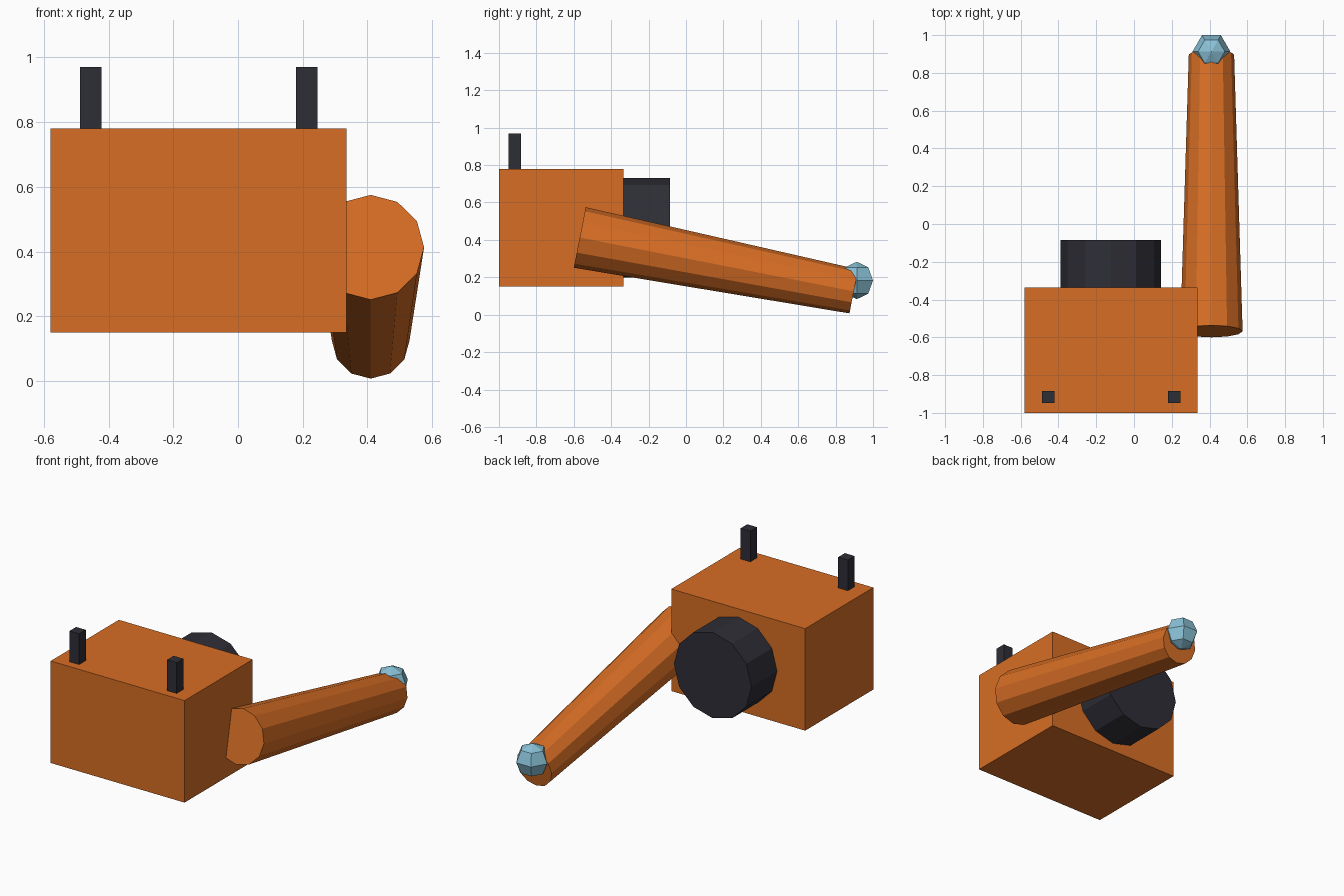
import bpy
import bmesh
from math import sin, cos, pi
from mathutils import Vector, Matrix

if "Cube" in bpy.data.objects:
    bpy.data.objects.remove(bpy.data.objects["Cube"], do_unlink=True)


def material(name, rgb):
    mat = bpy.data.materials.new(name)
    mat.use_nodes = True
    mat.diffuse_color = (*rgb, 1)
    mat.node_tree.nodes["Principled BSDF"].inputs["Base Color"].default_value = (*rgb, 1)
    return mat


orange = material("orange", (0.68, 0.155, 0.018))
charcoal = material("charcoal", (0.027, 0.027, 0.037))
light_blue = material("light blue", (0.25, 0.53, 0.67))


def finish(name, bm, mat):
    bmesh.ops.recalc_face_normals(bm, faces=bm.faces)
    mesh = bpy.data.meshes.new(name)
    bm.to_mesh(mesh)
    bm.free()
    mesh.materials.append(mat)
    obj = bpy.data.objects.new(name, mesh)
    bpy.context.collection.objects.link(obj)
    return obj


def box(name, low, high, mat):
    low, high = Vector(low), Vector(high)
    bm = bmesh.new()
    bmesh.ops.create_cube(bm, size=1, matrix=Matrix.Translation((low + high) / 2)
                          @ Matrix.Diagonal((*(high - low), 1)))
    return finish(name, bm, mat)


def lathe(name, profile, sides, start, end, mat):
    """Turn (radius, height) points around the line from start to end."""
    start, axis = Vector(start), (Vector(end) - Vector(start)).normalized()
    across = Vector((1, 0, 0))
    up = axis.cross(across)
    bm = bmesh.new()
    rings = []
    for radius, height in profile:
        rings.append([bm.verts.new(start + axis * height + radius
                      * (across * cos(2 * pi * i / sides) + up * sin(2 * pi * i / sides)))
                      for i in range(sides)])
    for a, b in zip(rings, rings[1:]):
        for i in range(sides):
            j = (i + 1) % sides
            bm.faces.new((a[i], a[j], b[j], b[i]))
    # Close the open ends; pointed ends are merged instead
    for ring, point in ((rings[0], profile[0]), (rings[-1], profile[-1])):
        if point[0] > 0:
            bm.faces.new(ring)
    bmesh.ops.remove_doubles(bm, verts=bm.verts, dist=1e-5)
    return finish(name, bm, mat)


# Main block
box("body", (-0.58, -1.0, 0.15), (0.335, -0.335, 0.78), orange)

# Two upright pegs on the front edge of the top
for side, x in (("right", -0.455), ("left", 0.212)):
    box(side + "_peg", (x - 0.033, -0.948, 0.775), (x + 0.033, -0.883, 0.97), charcoal)

# Drum on the back
lathe("back_drum", [(0.265, 0), (0.265, 0.26)], 12,
      (-0.123, -0.345, 0.465), (-0.123, -0.085, 0.465), charcoal)

# Sloping tapered arm on the left side
arm_start, arm_end = Vector((0.41, -0.568, 0.413)), Vector((0.41, 0.897, 0.125))
lathe("arm", [(0.165, 0), (0.12, (arm_end - arm_start).length)], 12,
      arm_start, arm_end, orange)

# Faceted ball at the tip of the arm
ball_radius = 0.1
ball = [(ball_radius * sin(pi * k / 4) if 0 < k < 4 else 0, -ball_radius * cos(pi * k / 4))
        for k in range(5)]
lathe("tip_ball", ball, 6, (0.41, 0.913, 0.183), (0.41, 0.913, 1), light_blue)
